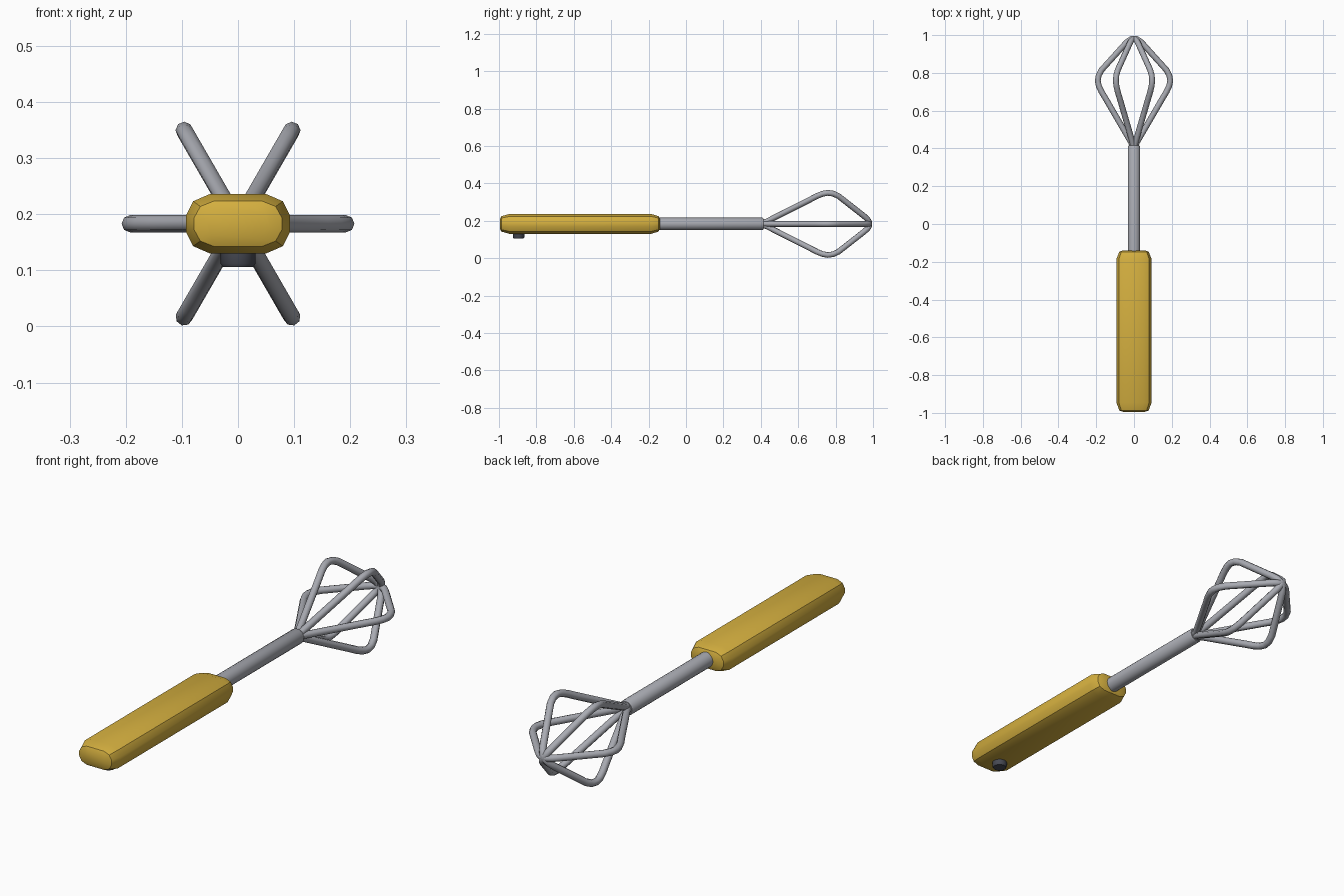
import bpy, bmesh, math
from mathutils import Vector

if "Cube" in bpy.data.objects:
    bpy.data.objects.remove(bpy.data.objects["Cube"])

CZ = 0.183  # height of the long axis


def material(name, rgb):
    m = bpy.data.materials.new(name)
    m.diffuse_color = (*rgb, 1)
    m.use_nodes = True
    m.node_tree.nodes["Principled BSDF"].inputs["Base Color"].default_value = m.diffuse_color
    return m


steel = material("brushed steel", (0.40, 0.41, 0.45))
yellow = material("mustard yellow", (0.66, 0.43, 0.05))
dark = material("dark grey", (0.065, 0.07, 0.09))


def finish(ob, mat, angle=35):
    ob.data.materials.clear()
    ob.data.materials.append(mat)
    bpy.ops.object.select_all(action='DESELECT')
    ob.select_set(True)
    bpy.context.view_layer.objects.active = ob
    bpy.ops.object.shade_smooth_by_angle(angle=math.radians(angle))


def loft(name, rings, mat, angle=35):
    """Skin a list of equal-length point rings and cap both ends."""
    bm = bmesh.new()
    vs = [[bm.verts.new(p) for p in ring] for ring in rings]
    n = len(vs[0])
    for a, b in zip(vs, vs[1:]):
        for i in range(n):
            bm.faces.new((a[i], a[(i + 1) % n], b[(i + 1) % n], b[i]))
    bm.faces.new(vs[0])
    bm.faces.new(vs[-1])
    bmesh.ops.recalc_face_normals(bm, faces=bm.faces)
    me = bpy.data.meshes.new(name)
    bm.to_mesh(me)
    bm.free()
    ob = bpy.data.objects.new(name, me)
    bpy.context.collection.objects.link(ob)
    finish(ob, mat, angle)


# handle: chamfered oblong section, rounded off at both ends
quarter = [(0.093, 0.014), (0.080, 0.040), (0.050, 0.053)]
section = quarter + [(-x, z) for x, z in reversed(quarter)]
section += [(-x, -z) for x, z in section]
stations = [(-0.995, 0.60, 0.50), (-0.987, 0.84, 0.77), (-0.945, 1, 1),
            (-0.185, 1, 1), (-0.147, 0.84, 0.77), (-0.139, 0.60, 0.50)]
loft("handle", [[(x * sx, y, CZ + z * sz) for x, z in section]
                for y, sx, sz in stations], yellow, 28)


def circle(r, y, n=20):
    return [(r * math.cos(math.tau * i / n), y, CZ + r * math.sin(math.tau * i / n))
            for i in range(n)]


# shaft
loft("shaft", [circle(r, y) for r, y in
               [(0.033, -0.20), (0.033, 0.408), (0.029, 0.415)]], steel)

# button under the handle
loft("button", [[(r * math.cos(math.tau * i / 16), -0.895 + r * math.sin(math.tau * i / 16), z)
                 for i in range(16)]
                for r, z in [(0.031, 0.14), (0.031, 0.112), (0.027, 0.106)]], dark)

# whisk: three closed wire hoops, evenly turned about the long axis
half = [(0.008, 0.40), (0.014, 0.43), (0.148, 0.660), (0.172, 0.700), (0.186, 0.730),
        (0.192, 0.758), (0.187, 0.787), (0.172, 0.815), (0.050, 0.950),
        (0.030, 0.970), (0.010, 0.981)]
profile = half + [(-r, y) for r, y in reversed(half)]
for k in range(3):
    a = math.radians(60 * k)
    cu = bpy.data.curves.new("whisk_wire", 'CURVE')
    cu.dimensions = '3D'
    cu.bevel_depth = 0.0155
    cu.bevel_resolution = 2
    cu.use_fill_caps = True
    sp = cu.splines.new('POLY')
    sp.points.add(len(profile) - 1)
    for p, (r, y) in zip(sp.points, profile):
        p.co = (r * math.cos(a), y, CZ + r * math.sin(a), 1)
    ob = bpy.data.objects.new("whisk_wire_%d" % (k + 1), cu)
    bpy.context.collection.objects.link(ob)
    bpy.ops.object.select_all(action='DESELECT')
    ob.select_set(True)
    bpy.context.view_layer.objects.active = ob
    bpy.ops.object.convert(target='MESH')
    finish(bpy.context.view_layer.objects.active, steel, 50)
